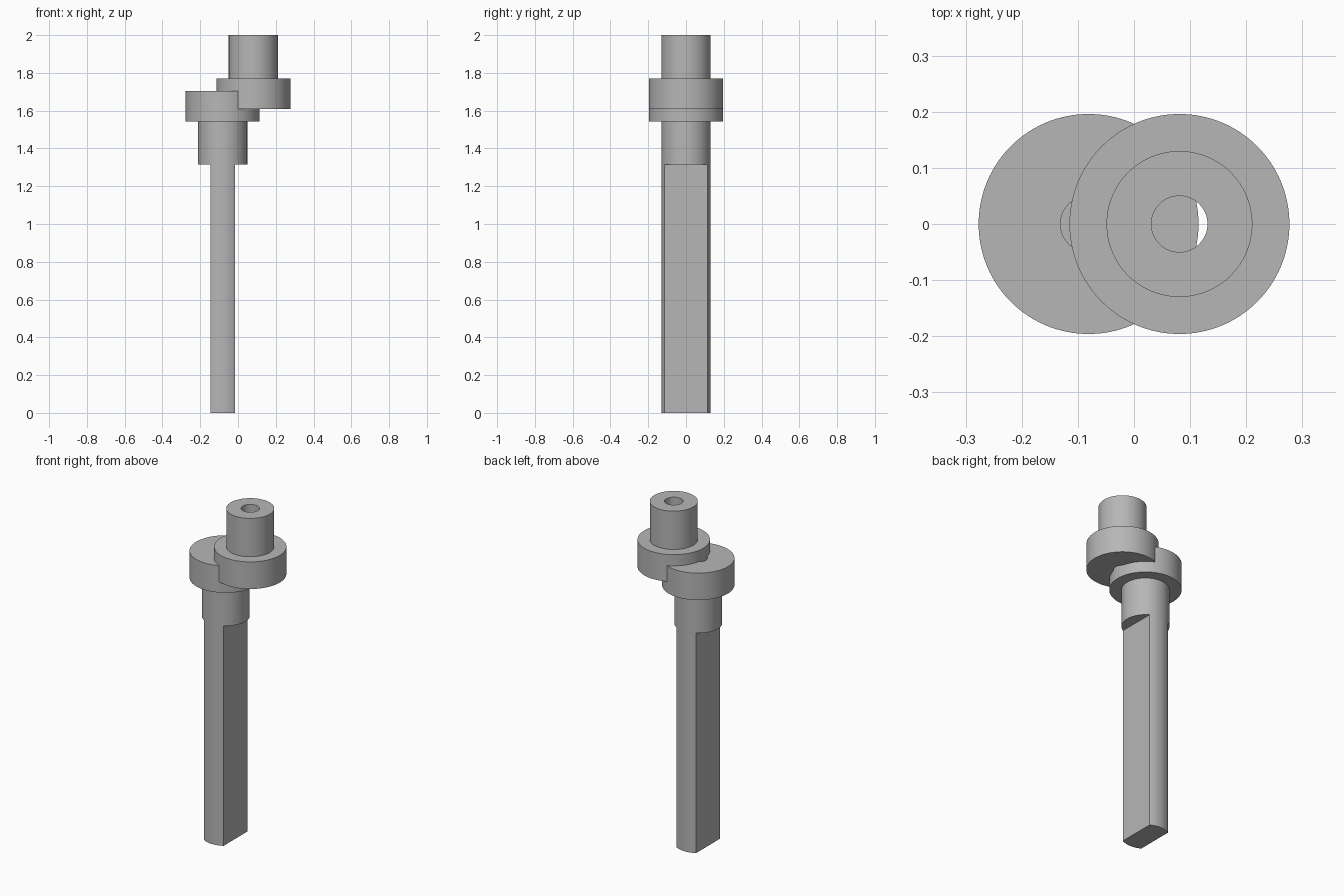
import bpy, bmesh, math

if "Cube" in bpy.data.objects:
    bpy.data.objects.remove(bpy.data.objects["Cube"], do_unlink=True)

SIDES = 128
OFFSET = 0.081            # each axis sits this far from the centre
R_SHAFT, R_FLANGE, R_BORE = 0.13, 0.196, 0.05
HALF_FLAT = 0.065
Z_TANG, Z_LOW, Z_LOW_TOP = 1.314, 1.543, 1.704
Z_UP, Z_UP_TOP, Z_END = 1.609, 1.771, 2.0

steel = bpy.data.materials.new("grey steel")
steel.use_nodes = True
GREY = (0.47, 0.47, 0.47, 1)
steel.diffuse_color = GREY
steel.node_tree.nodes["Principled BSDF"].inputs["Base Color"].default_value = GREY


def finish(name, bm):
    bmesh.ops.recalc_face_normals(bm, faces=bm.faces)
    mesh = bpy.data.meshes.new(name)
    bm.to_mesh(mesh)
    bm.free()
    mesh.materials.append(steel)
    obj = bpy.data.objects.new(name, mesh)
    bpy.context.collection.objects.link(obj)
    return obj


def lathe(name, x, profile):
    """Turn a closed (radius, height) profile about a vertical axis at x."""
    bm = bmesh.new()
    verts = [bm.verts.new((x + r, 0, z)) for r, z in profile]
    edges = [bm.edges.new((a, b)) for a, b in zip(verts, verts[1:])]
    if profile[0][0] > 0:
        edges.append(bm.edges.new((verts[-1], verts[0])))
    bmesh.ops.spin(bm, geom=verts + edges, cent=(x, 0, 0), axis=(0, 0, 1),
                   angle=math.tau, steps=SIDES)
    bmesh.ops.remove_doubles(bm, verts=bm.verts, dist=1e-5)
    return finish(name, bm)


def flat_sided_bar(name, x, z0, z1):
    """Round bar with two opposite flats, extruded upwards."""
    bm = bmesh.new()
    half = math.acos(HALF_FLAT / R_SHAFT)
    n = 32
    ring = []
    for start in (half, half + math.pi):
        for i in range(n + 1):
            a = start + (math.pi - 2 * half) * i / n
            ring.append(bm.verts.new((x + R_SHAFT * math.cos(a),
                                      R_SHAFT * math.sin(a), z0)))
    face = bm.faces.new(ring)
    top = bmesh.ops.extrude_face_region(bm, geom=[face])["geom"]
    bmesh.ops.translate(bm, vec=(0, 0, z1 - z0),
                        verts=[g for g in top if isinstance(g, bmesh.types.BMVert)])
    return finish(name, bm)


# Lower journal and flange, with a blind bore from the top
lower = lathe("lower_flange_and_journal", -OFFSET, [
    (0, Z_TANG), (R_SHAFT, Z_TANG), (R_SHAFT, Z_LOW), (R_FLANGE, Z_LOW),
    (R_FLANGE, Z_LOW_TOP), (R_BORE, Z_LOW_TOP), (R_BORE, Z_TANG + 0.04),
    (0, Z_TANG + 0.04)])

# Upper journal and flange, bored through
upper = lathe("upper_flange_and_journal", OFFSET, [
    (R_BORE, Z_UP), (R_FLANGE, Z_UP), (R_FLANGE, Z_UP_TOP),
    (R_SHAFT, Z_UP_TOP), (R_SHAFT, Z_END), (R_BORE, Z_END)])

# Long drive tang with two flats
tang = flat_sided_bar("drive_tang", -OFFSET, 0, Z_TANG)

# Fuse the two overlapping flanges into one body
union = lower.modifiers.new("fuse", "BOOLEAN")
union.operation = "UNION"
union.solver = "EXACT"
union.object = upper
bpy.context.view_layer.objects.active = lower
bpy.ops.object.modifier_apply(modifier=union.name)
bpy.data.objects.remove(upper, do_unlink=True)
lower.name = "offset_crank_body"

# Smooth the round walls and keep the edges crisp
bpy.ops.object.select_all(action="DESELECT")
for obj in (lower, tang):
    obj.select_set(True)
bpy.ops.object.shade_smooth_by_angle(angle=math.radians(30))
